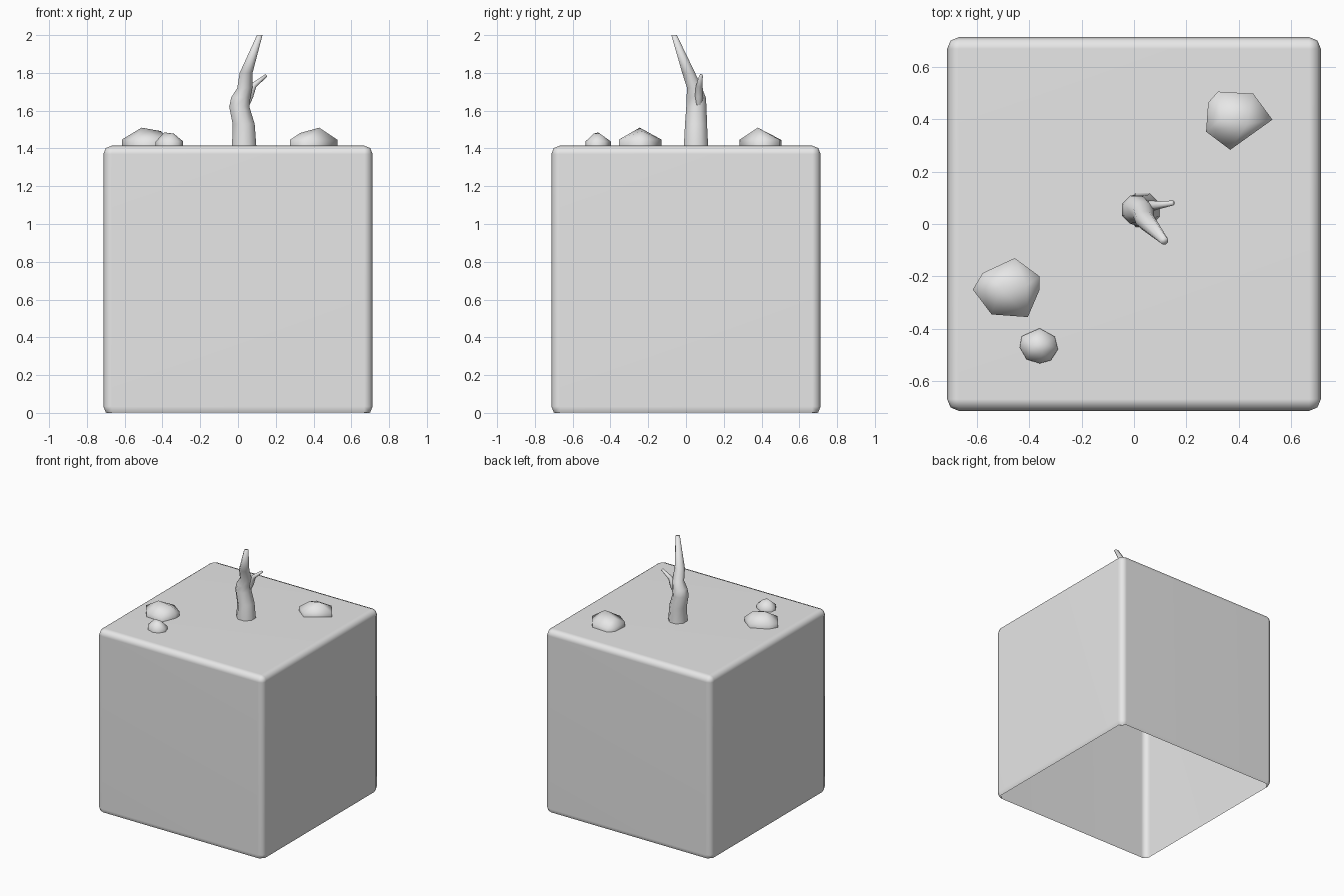
import bpy, bmesh, math
from mathutils import Vector

if "Cube" in bpy.data.objects:
    bpy.data.objects.remove(bpy.data.objects["Cube"])

grey = bpy.data.materials.new("plain grey")
grey.diffuse_color = (0.8, 0.8, 0.8, 1)
grey.use_nodes = True
grey.node_tree.nodes["Principled BSDF"].inputs["Base Color"].default_value = grey.diffuse_color
TOP = 1.415    # height of the block's upper face
BASE = 1.405   # parts start just under it


def finish(name, bm):
    """Turn a bmesh into a smooth grey object."""
    bmesh.ops.recalc_face_normals(bm, faces=bm.faces)
    for f in bm.faces:
        f.smooth = True
    me = bpy.data.meshes.new(name)
    bm.to_mesh(me)
    bm.free()
    me.materials.append(grey)
    ob = bpy.data.objects.new(name, me)
    bpy.context.collection.objects.link(ob)
    return ob


def tube(name, rings, sides, level):
    """Loft of rings (x, y, z, radius); level keeps every ring horizontal."""
    bm = bmesh.new()
    pts = [Vector(r[:3]) for r in rings]
    loops = []
    for i, r in enumerate(rings):
        d = pts[min(i + 1, len(pts) - 1)] - pts[max(i - 1, 0)]
        q = Vector((0, 0, 1)).rotation_difference(Vector((0, 0, 1)) if level else d)
        loop = []
        for k in range(sides):
            a = 2 * math.pi * (k + 0.5) / sides
            loop.append(bm.verts.new(pts[i] + q @ Vector((math.cos(a), math.sin(a), 0)) * r[3]))
        loops.append(loop)
    for a, b in zip(loops, loops[1:]):
        for k in range(sides):
            n = (k + 1) % sides
            bm.faces.new((a[k], a[n], b[n], b[k]))
    bm.faces.new(loops[-1])
    return finish(name, bm)


def rock(name, outline, shoulder, peaks):
    """Faceted stone: outline at the base and shoulder, hulled up to its peaks."""
    bm = bmesh.new()
    for x, y in outline:
        bm.verts.new((x, y, BASE))
        bm.verts.new((x, y, shoulder))
    for p in peaks:
        bm.verts.new(p)
    bmesh.ops.convex_hull(bm, input=bm.verts[:])
    under = [f for f in bm.faces if all(v.co.z < BASE + 0.001 for v in f.verts)]
    bmesh.ops.delete(bm, geom=under, context='FACES')
    return finish(name, bm)


# block: rounded cube, open underneath
bm = bmesh.new()
bmesh.ops.create_cube(bm, size=1.426)
bmesh.ops.translate(bm, verts=bm.verts, vec=(0, 0, TOP - 0.713))
bmesh.ops.bevel(bm, geom=bm.edges[:], offset=0.045, segments=2, profile=0.5, affect='EDGES')
bmesh.ops.bisect_plane(bm, geom=bm.verts[:] + bm.edges[:] + bm.faces[:],
                       plane_co=(0, 0, 0), plane_no=(0, 0, 1), clear_inner=True)
low = [f for f in bm.faces if all(v.co.z < 0.004 for v in f.verts)]
bmesh.ops.delete(bm, geom=low, context='FACES')
block = finish("ground_block", bm)
block.modifiers.new("even_shading", 'WEIGHTED_NORMAL')

# dead tree: bent trunk and one twig
tube("trunk", [(0.033, 0.053, BASE, 0.07), (0.03, 0.053, 1.53, 0.063),
               (0.007, 0.055, 1.62, 0.058), (0.015, 0.054, 1.67, 0.055),
               (0.036, 0.045, 1.72, 0.043), (0.043, 0.014, 1.80, 0.037),
               (0.115, -0.063, 2.0, 0.016)], 8, True)
tube("twig", [(0.04, 0.065, 1.62, 0.018), (0.062, 0.068, 1.68, 0.023),
              (0.085, 0.071, 1.735, 0.017), (0.15, 0.08, 1.787, 0.009)], 6, False)

# stones
rock("back_stone", [(.32, .505), (.455, .497), (.528, .398), (.367, .283), (.275, .352),
                    (.283, .463)], 1.445, [(.43, .38, 1.51), (.33, .40, 1.482)])
rock("front_stone", [(-.615, -.25), (-.577, -.187), (-.455, -.13), (-.36, -.2), (-.36, -.25),
                     (-.405, -.355), (-.543, -.345)], 1.447,
     [(-.51, -.245, 1.51), (-.41, -.235, 1.492)])
rock("small_stone", [(-.436, -.47), (-.428, -.428), (-.36, -.398), (-.302, -.43), (-.29, -.478),
                     (-.317, -.52), (-.36, -.532), (-.41, -.516)], 1.437,
     [(-.39, -.465, 1.485), (-.34, -.455, 1.478), (-.35, -.49, 1.478)])
